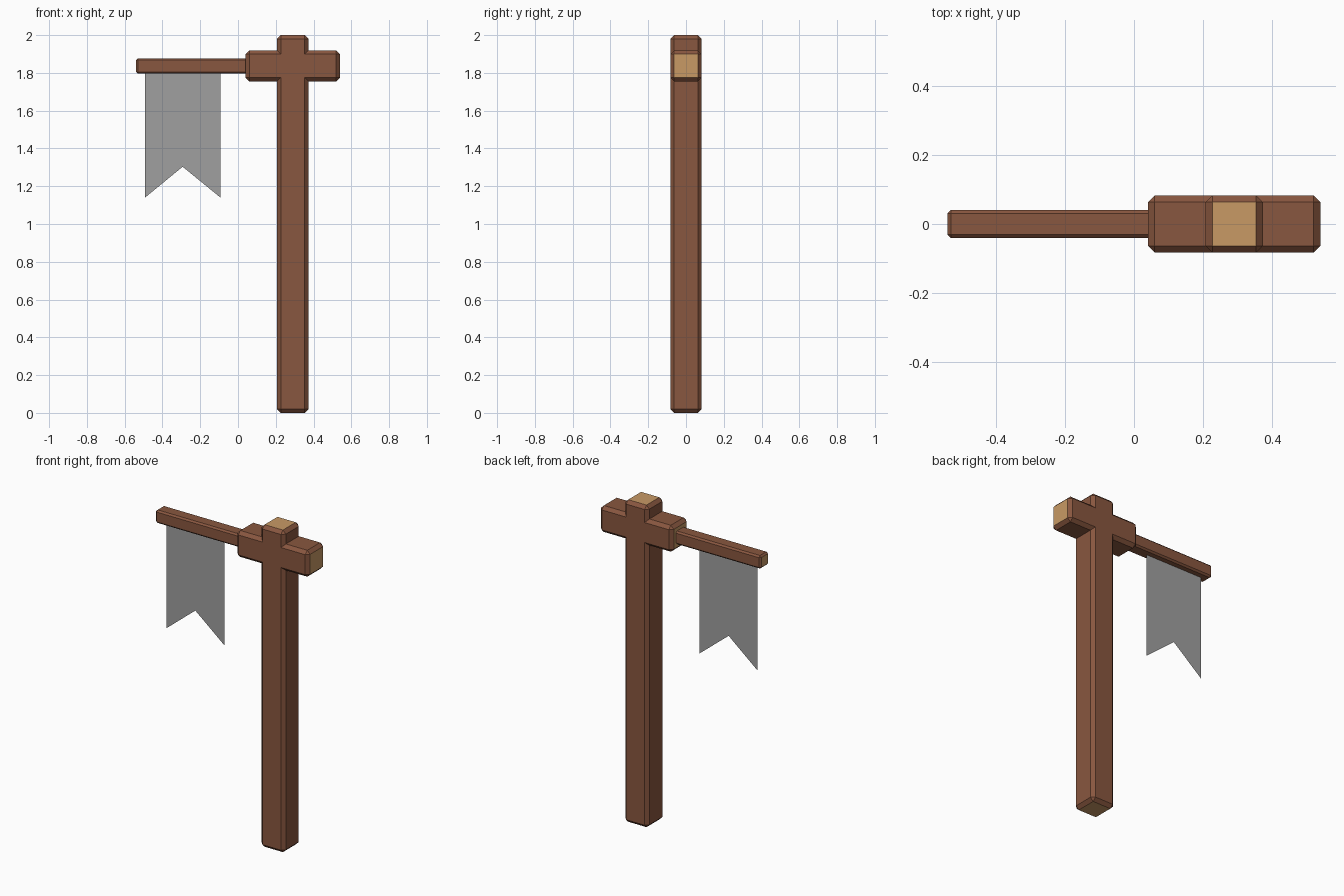
import bpy, bmesh

if "Cube" in bpy.data.objects:
    bpy.data.objects.remove(bpy.data.objects["Cube"])


def material(name, rgb):
    m = bpy.data.materials.new(name)
    m.diffuse_color = (*rgb, 1)
    m.use_nodes = True
    m.node_tree.nodes["Principled BSDF"].inputs["Base Color"].default_value = m.diffuse_color
    return m


wood = material("brown wood", (0.25, 0.095, 0.05))
cut_wood = material("light cut wood", (0.58, 0.32, 0.13))
cloth = material("grey cloth", (0.35, 0.35, 0.35))


def beam(name, outline, half_depth, bevel, is_end):
    """Extrude an x/z outline along y, chamfer its convex edges, colour the cut ends."""
    bm = bmesh.new()
    base = bm.faces.new([bm.verts.new((x, -half_depth, z)) for x, z in outline])
    ext = bmesh.ops.extrude_face_region(bm, geom=[base])["geom"]
    for v in ext:
        if isinstance(v, bmesh.types.BMVert):
            v.co.y = half_depth
    bmesh.ops.recalc_face_normals(bm, faces=bm.faces)
    convex = [e for e in bm.edges if e.calc_face_angle_signed() > 0.1]
    bmesh.ops.bevel(bm, geom=convex, offset=bevel, offset_type='OFFSET',
                    segments=1, profile=0.5, affect='EDGES')
    bmesh.ops.recalc_face_normals(bm, faces=bm.faces)
    for f in bm.faces:
        f.material_index = int(is_end(f.calc_center_median(), f.normal))
    return finish(name, bm, [wood, cut_wood])


def finish(name, bm, mats):
    me = bpy.data.meshes.new(name)
    bm.to_mesh(me)
    bm.free()
    for m in mats:
        me.materials.append(m)
    ob = bpy.data.objects.new(name, me)
    bpy.context.collection.objects.link(ob)
    return ob


# Post and crossbeam, one cross-shaped timber
L, R = 0.207, 0.373
A, B = 0.04, 0.54
Z0, Z1 = 1.755, 1.919
cross = [(L, 0), (R, 0), (R, Z0), (B, Z0), (B, Z1), (R, Z1),
         (R, 2), (L, 2), (L, Z1), (A, Z1), (A, Z0), (L, Z0)]
beam("post_and_crossbeam", cross, 0.083, 0.02,
     lambda c, n: (abs(n.z) > 0.99 and (c.z > 1.99 or c.z < 0.01))
     or (abs(n.x) > 0.99 and (c.x < A + 0.01 or c.x > B - 0.01)))

# Thin pole that carries the flag, set into the crossbeam
beam("flag_pole", [(-0.54, 1.796), (0.08, 1.796), (0.08, 1.877), (-0.54, 1.877)],
     0.041, 0.01, lambda c, n: abs(n.x) > 0.99)

# Swallow-tailed flag
bm = bmesh.new()
top = 1.80
pts = [(-0.492, top), (-0.492, 1.14), (-0.293, 1.303), (-0.093, 1.14), (-0.093, top), (-0.293, top)]
v = [bm.verts.new((x, 0, z)) for x, z in pts]
bm.faces.new([v[0], v[1], v[2], v[5]])
bm.faces.new([v[5], v[2], v[3], v[4]])
finish("flag", bm, [cloth])
